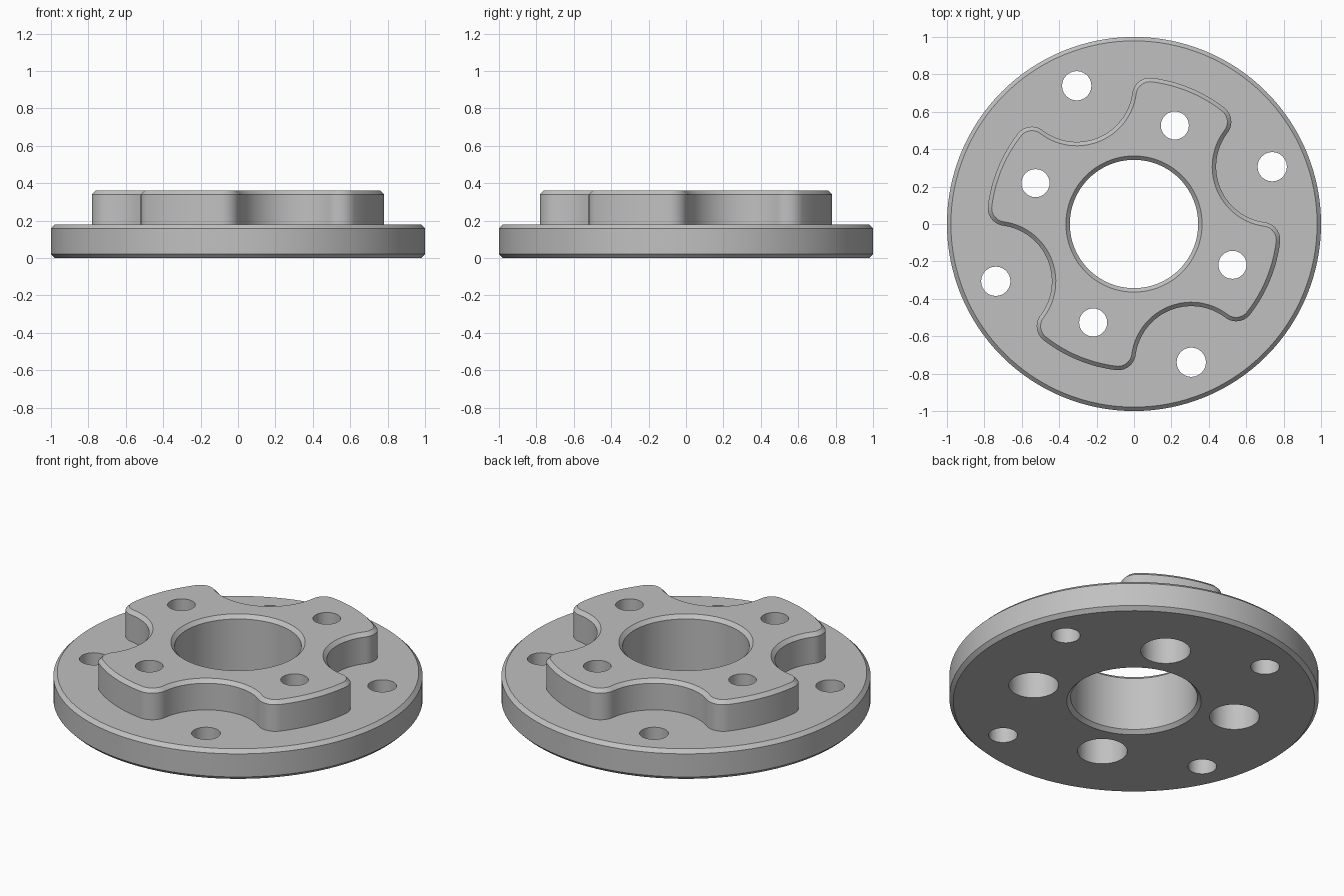
import bpy, bmesh
from math import sin, cos, acos, pi, radians
from mathutils import Vector

if "Cube" in bpy.data.objects:
    bpy.data.objects.remove(bpy.data.objects["Cube"])

BASE_TOP, TOP, CHAMFER = 0.18, 0.36, 0.021
BOLT_RING, STUD_RING = 0.8, 0.57
BOLT_ANGLE, STUD_ANGLE = radians(22.5), radians(67.5)

steel = bpy.data.materials.new("plain grey metal")
steel.use_nodes = True
GREY = (0.53, 0.53, 0.53, 1)
steel.diffuse_color = GREY
steel.node_tree.nodes["Principled BSDF"].inputs["Base Color"].default_value = GREY


def arc(centre, radius, start, end, steps):
    """Points along an arc, leaving out the last one."""
    return [centre + radius * Vector((cos(a), sin(a)))
            for a in (start + (end - start) * i / steps for i in range(steps))]


def circle(radius, steps=128, centre=Vector((0, 0))):
    return arc(centre, radius, 0, 2 * pi, steps)


def polar(radius, angle):
    return Vector((radius * cos(angle), radius * sin(angle)))


def loft(name, sections):
    """Closed solid through (outline, height) sections from bottom to top."""
    bm = bmesh.new()
    rings = [[bm.verts.new((p.x, p.y, z)) for p in pts] for pts, z in sections]
    for low, high in zip(rings, rings[1:]):
        n = len(low)
        for i in range(n):
            j = (i + 1) % n
            bm.faces.new((low[i], low[j], high[j], high[i]))
    bm.faces.new(rings[0][::-1])
    bm.faces.new(rings[-1])
    mesh = bpy.data.meshes.new(name)
    bm.to_mesh(mesh)
    bm.free()
    mesh.materials.append(steel)
    obj = bpy.data.objects.new(name, mesh)
    bpy.context.collection.objects.link(obj)
    return obj


def lobed_outline(inset):
    """Four lobes with scallops around the bolt holes and rounded corners."""
    lobe, scallop, fillet, d = 0.787, 0.3, 0.095, BOLT_RING
    to_corner, from_bolt = lobe - fillet, scallop + fillet
    theta = acos((d**2 + to_corner**2 - from_bolt**2) / (2 * d * to_corner))
    beta = acos((d**2 + from_bolt**2 - to_corner**2) / (2 * d * from_bolt))
    pts = []
    for k in range(4):
        h = BOLT_ANGLE + k * pi / 2
        nxt = h + pi / 2
        pts += arc(polar(d, h), scallop + inset, h + pi + beta, h + pi - beta, 28)
        pts += arc(polar(to_corner, h + theta), fillet - inset, h - beta, h + theta, 14)
        pts += arc(Vector((0, 0)), lobe - inset, h + theta, nxt - theta, 12)
        pts += arc(polar(to_corner, nxt - theta), fillet - inset,
                   nxt - theta, nxt + beta, 14)
    return pts


def combine(target, tool, operation):
    """Apply a boolean and discard the tool."""
    mod = target.modifiers.new("combine", "BOOLEAN")
    mod.object, mod.operation, mod.solver = tool, operation, "EXACT"
    graph = bpy.context.evaluated_depsgraph_get()
    mesh = bpy.data.meshes.new_from_object(target.evaluated_get(graph))
    target.modifiers.clear()
    target.data = mesh
    bpy.data.objects.remove(tool)


# Round base plate with chamfered rims
flange = loft("flange", [
    (circle(1 - CHAMFER), 0), (circle(1), CHAMFER),
    (circle(1), BASE_TOP - CHAMFER), (circle(1 - CHAMFER), BASE_TOP)])

# Raised four-lobed boss
boss = loft("boss", [
    (lobed_outline(0), BASE_TOP / 2), (lobed_outline(0), TOP - CHAMFER),
    (lobed_outline(CHAMFER), TOP)])
combine(flange, boss, "UNION")

# Central bore, chamfered at both ends
bore, flare = 0.343, 0.343 + 2 * CHAMFER
bore_cutter = loft("bore_cutter", [
    (circle(flare), -CHAMFER), (circle(bore), CHAMFER),
    (circle(bore), TOP - CHAMFER), (circle(flare), TOP + CHAMFER)])
combine(flange, bore_cutter, "DIFFERENCE")

# Outer bolt holes, and inner stud holes counterbored from below
for k in range(4):
    bolt = polar(BOLT_RING, BOLT_ANGLE + k * pi / 2)
    stud = polar(STUD_RING, STUD_ANGLE + k * pi / 2)
    for centre, radius, low, high in ((bolt, 0.078, -0.1, 0.5),
                                      (stud, 0.075, -0.1, 0.5),
                                      (stud, 0.135, -0.1, 0.2)):
        ring = circle(radius, 48, centre)
        combine(flange, loft("hole_cutter", [(ring, low), (ring, high)]), "DIFFERENCE")

# Smooth walls, crisp edges
bpy.ops.object.select_all(action="DESELECT")
flange.select_set(True)
bpy.context.view_layer.objects.active = flange
bpy.ops.object.shade_smooth_by_angle(angle=radians(30))
